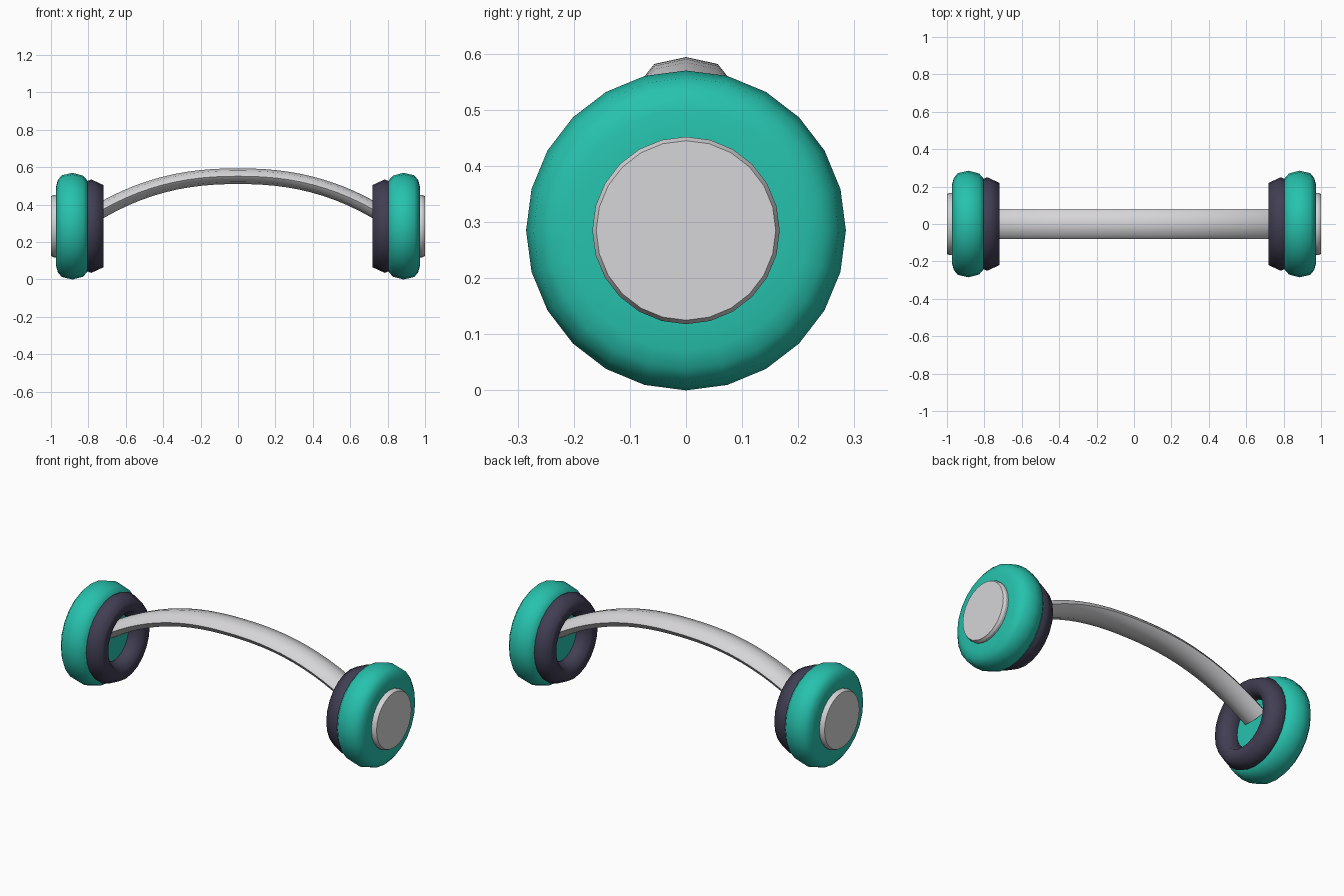
import bpy, bmesh, math
from mathutils import Vector

if "Cube" in bpy.data.objects:
    bpy.data.objects.remove(bpy.data.objects["Cube"])

CUP_Z = 0.285   # height of the ear cup axis
SIDES = 24


def material(name, rgb):
    m = bpy.data.materials.new(name)
    m.diffuse_color = (*rgb, 1)
    m.use_nodes = True
    m.node_tree.nodes["Principled BSDF"].inputs["Base Color"].default_value = m.diffuse_color
    return m


TEAL = material("teal", (0.02, 0.54, 0.42))
GREY = material("light_grey", (0.67, 0.66, 0.68))
DARK = material("dark_slate", (0.052, 0.048, 0.085))


def skin(name, rings, mat, angle, closed=False):
    """Join rings of points into a surface, capped at the ends or closed into a loop."""
    bm = bmesh.new()
    loops = [[bm.verts.new(p) for p in ring] for ring in rings]
    n = len(loops[0])
    pairs = list(zip(loops, loops[1:]))
    if closed:
        pairs.append((loops[-1], loops[0]))
    else:
        bm.faces.new(loops[0])
        bm.faces.new(loops[-1])
    for a, b in pairs:
        for i in range(n):
            j = (i + 1) % n
            bm.faces.new((a[i], a[j], b[j], b[i]))
    bmesh.ops.recalc_face_normals(bm, faces=bm.faces[:])
    mesh = bpy.data.meshes.new(name)
    bm.to_mesh(mesh)
    bm.free()
    mesh.materials.append(mat)
    ob = bpy.data.objects.new(name, mesh)
    bpy.context.collection.objects.link(ob)
    bpy.ops.object.select_all(action='DESELECT')
    ob.select_set(True)
    bpy.context.view_layer.objects.active = ob
    bpy.ops.object.shade_smooth_by_angle(angle=math.radians(angle))
    return ob


def lathe(name, profile, side, mat, angle, closed=False):
    """Turn an (x, radius) profile around the ear cup axis."""
    steps = [2 * math.pi * i / SIDES for i in range(SIDES)]
    rings = [[(side * x, r * math.sin(a), CUP_Z + r * math.cos(a)) for a in steps]
             for x, r in profile]
    return skin(name, rings, mat, angle, closed)


# profiles from the head outwards
cup = [(0.797, 0.14), (0.797, 0.215), (0.806, 0.245), (0.828, 0.27), (0.885, 0.285),
       (0.942, 0.272), (0.963, 0.247), (0.972, 0.215), (0.972, 0.15)]
cap = [(0.96, 0.167), (0.986, 0.167), (1.0, 0.16)]
pad = [(0.785 - 0.075 * math.sin(t), 0.19 + 0.06 * math.cos(t))
       for t in (k * math.pi / 3 for k in range(6))]

for side, label in ((-1, "left"), (1, "right")):
    lathe(label + "_ear_cup", cup, side, TEAL, 50)
    lathe(label + "_outer_cap", cap, side, GREY, 25)
    lathe(label + "_ear_pad", pad, side, DARK, 80, closed=True)

# arched headband: flattened eight-sided section swept along the arc
rings = []
N = 24
for i in range(N + 1):
    x = -0.8 + 1.6 * i / N
    z = 0.552 - 0.375 * abs(x) ** 2.3
    slope = -math.copysign(0.8625 * abs(x) ** 1.3, x)
    normal = Vector((-slope, 0, 1)).normalized()
    rings.append([Vector((x, 0.08 * math.cos(a), z)) + normal * 0.042 * math.sin(a)
                  for a in (k * math.pi / 4 for k in range(8))])
skin("headband", rings, GREY, 50)
